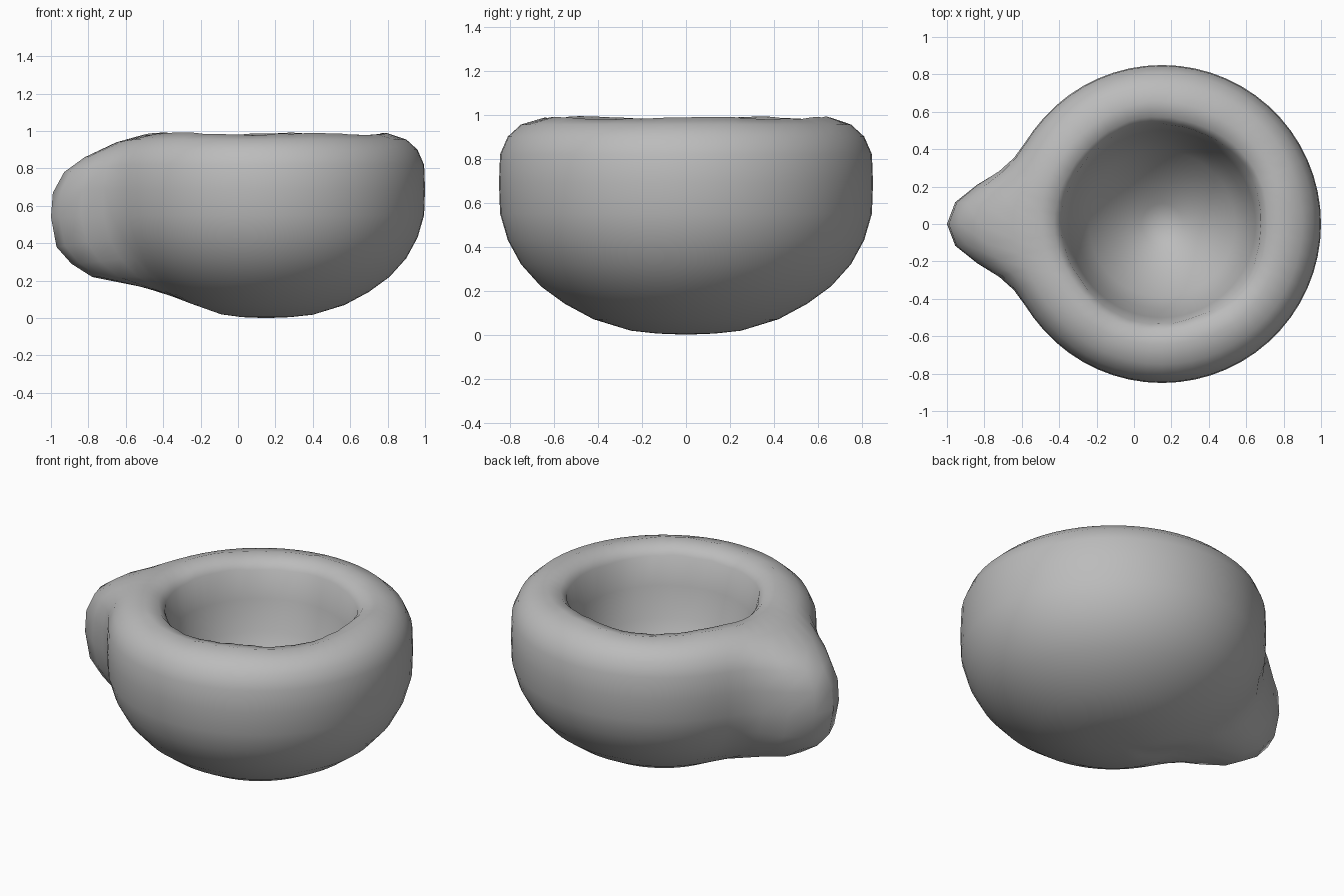
import bpy, bmesh, math, random

if "Cube" in bpy.data.objects:
    bpy.data.objects.remove(bpy.data.objects["Cube"])

random.seed(4)
SEGMENTS = 60
CENTRE_X = 0.15

# Outer wall: (round radius, round height, spout radius, spout height)
OUTER = [(.13, .005, .13, .005), (.25, .018, .25, .025), (.42, .07, .45, .11),
         (.55, .14, .68, .17), (.66, .22, .93, .22), (.75, .32, 1.04, .29),
         (.81, .43, 1.12, .38), (.845, .55, 1.15, .54), (.85, .69, 1.14, .67),
         (.845, .82, 1.08, .78), (.81, .90, .97, .86), (.75, .955, .80, .94)]
# Rim and hollow: (radius, height)
RIM = [(.65, .985), (.57, .965), (.535, .925)]
HOLLOW = [(.50, .76), (.455, .58), (.39, .44), (.25, .28), (.11, .17)]

clay = bpy.data.materials.new("grey_clay")
clay.use_nodes = True
clay.diffuse_color = (.5, .5, .5, 1)
clay.node_tree.nodes["Principled BSDF"].inputs["Base Color"].default_value = (.5, .5, .5, 1)

bm = bmesh.new()


def ring(points):
    """Make one ring of vertices around the bowl's axis."""
    verts = []
    for i, (r, z) in enumerate(points):
        a = math.tau * i / SEGMENTS
        verts.append(bm.verts.new((CENTRE_X + r * math.cos(a), r * math.sin(a), z)))
    return verts


def spout_weight(i):
    """Blunt-nosed falloff to either side of the spout."""
    angle = math.degrees(abs(math.tau * i / SEGMENTS - math.pi))
    return math.exp(-(angle / 15) ** 2.2)


def wobble(i, phase):
    """Gentle hand-shaped unevenness around the rim."""
    a = math.tau * i / SEGMENTS
    return .006 * math.sin(5 * a + phase) + random.uniform(-.003, .003)


rings = []
# Round wall drawn out into the spout on the right side
weights = [spout_weight(i) for i in range(SEGMENTS)]
for r0, z0, r1, z1 in OUTER:
    rings.append(ring([(r0 + (r1 - r0) * w, z0 + (z1 - z0) * w) for w in weights]))
# Slightly uneven rim
for r, z in RIM:
    rings.append(ring([(r + wobble(i, r * 9), z + wobble(i, 1)) for i in range(SEGMENTS)]))
for r, z in HOLLOW:
    rings.append(ring([(r, z)] * SEGMENTS))

# Skin the rings and close the underside and the floor of the hollow
for low, high in zip(rings, rings[1:]):
    for i in range(SEGMENTS):
        j = (i + 1) % SEGMENTS
        bm.faces.new((low[i], low[j], high[j], high[i]))
for loop, z in ((rings[0], 0), (rings[-1], .13)):
    tip = bm.verts.new((CENTRE_X, 0, z))
    for i in range(SEGMENTS):
        bm.faces.new((loop[i], tip, loop[(i + 1) % SEGMENTS]))
bmesh.ops.recalc_face_normals(bm, faces=bm.faces)

mesh = bpy.data.meshes.new("spouted_bowl")
bm.to_mesh(mesh)
bm.free()
mesh.materials.append(clay)
bowl = bpy.data.objects.new("spouted_bowl", mesh)
bpy.context.collection.objects.link(bowl)
bpy.ops.object.select_all(action="DESELECT")
bowl.select_set(True)
bpy.context.view_layer.objects.active = bowl
bpy.ops.object.shade_smooth_by_angle(angle=math.radians(40))
